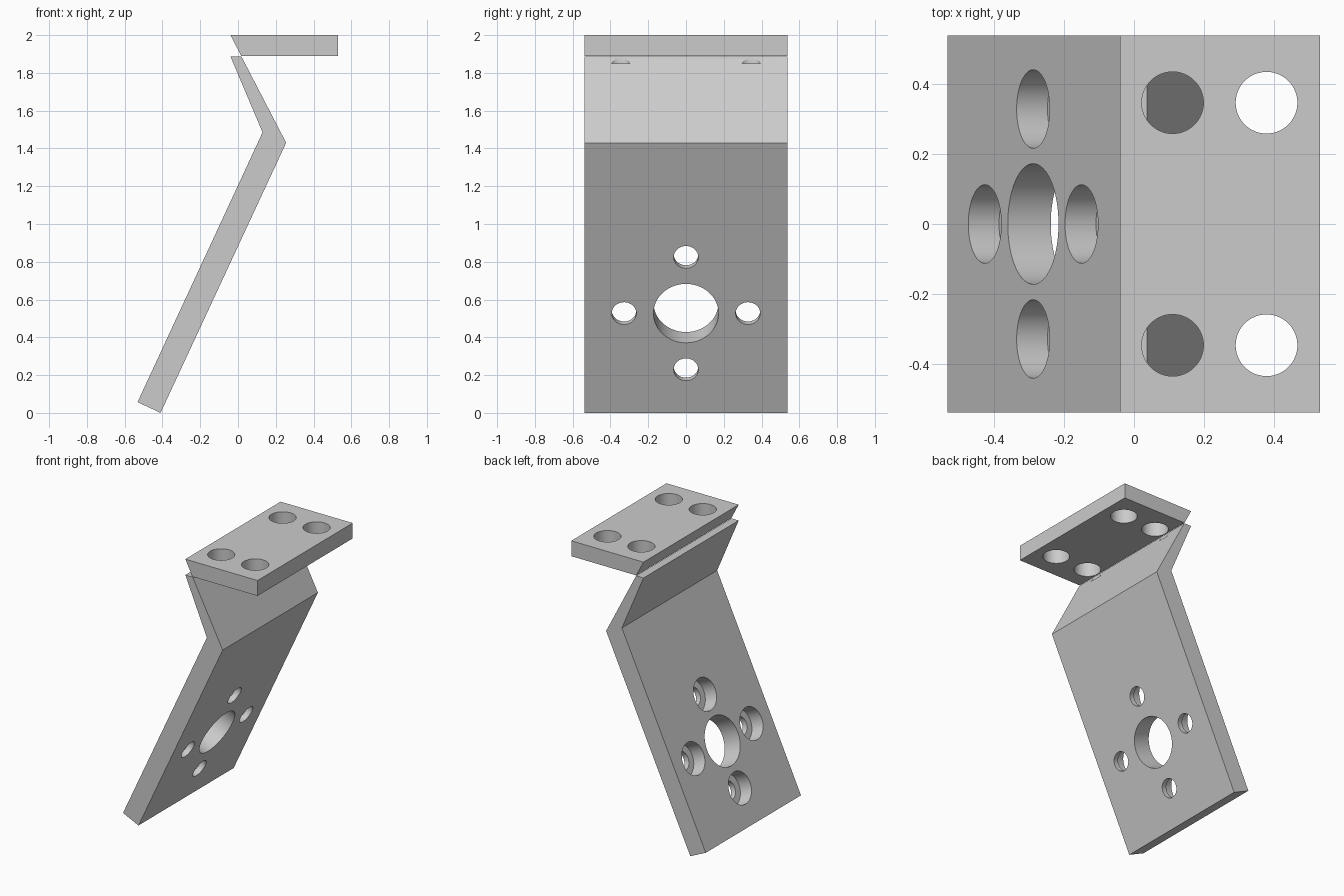
import bpy, math
from mathutils import Vector

if "Cube" in bpy.data.objects:
    bpy.data.objects.remove(bpy.data.objects["Cube"], do_unlink=True)

HALF_WIDTH = 0.537
THICK = 0.134

metal = bpy.data.materials.new("plain grey")
grey = (0.6, 0.6, 0.6, 1)
metal.diffuse_color = grey
metal.use_nodes = True
metal.node_tree.nodes["Principled BSDF"].inputs["Base Color"].default_value = grey


def extrude_profile(name, points):
    """Solid made by sweeping an x-z outline across the width."""
    n = len(points)
    verts = [(x, y, z) for y in (-HALF_WIDTH, HALF_WIDTH) for x, z in points]
    faces = [list(range(n)), list(range(2 * n - 1, n - 1, -1))]
    faces += [[(i + 1) % n, i, i + n, (i + 1) % n + n] for i in range(n)]
    mesh = bpy.data.meshes.new(name)
    mesh.from_pydata(verts, [], faces)
    mesh.materials.append(metal)
    obj = bpy.data.objects.new(name, mesh)
    bpy.context.collection.objects.link(obj)
    bpy.ops.object.select_all(action='DESELECT')
    bpy.context.view_layer.objects.active = obj
    obj.select_set(True)
    bpy.ops.object.mode_set(mode='EDIT')
    bpy.ops.mesh.select_all(action='SELECT')
    bpy.ops.mesh.normals_make_consistent(inside=False)
    bpy.ops.object.mode_set(mode='OBJECT')
    return obj


def drill(obj, start, end, radius):
    """Cut a round hole from start to end."""
    start, end = Vector(start), Vector(end)
    axis = end - start
    bpy.ops.mesh.primitive_cylinder_add(
        vertices=64, radius=radius, depth=axis.length, location=(start + end) / 2,
        rotation=axis.to_track_quat('Z', 'Y').to_euler())
    cutter = bpy.context.object
    cutter.hide_render = True
    cutter.data.materials.append(metal)
    mod = obj.modifiers.new("hole", 'BOOLEAN')
    mod.operation = 'DIFFERENCE'
    mod.solver = 'EXACT'
    mod.object = cutter
    bpy.context.view_layer.objects.active = obj
    bpy.ops.object.modifier_apply(modifier=mod.name)
    bpy.data.objects.remove(cutter, do_unlink=True)


# Top mounting plate and bent arm
top_plate = extrude_profile("top_plate", [(-0.04, 2), (0.53, 2), (0.53, 1.89), (0.017, 1.89)])
bent_arm = extrude_profile("bent_arm", [
    (-0.04, 1.887), (0.018, 1.887), (0.255, 1.43),
    (-0.41, 0), (-0.532, 0.057), (0.13, 1.485)])

# Four bolt holes in the top plate; the inner pair nicks the arm
for y in (-0.346, 0.346):
    for x in (0.11, 0.378):
        drill(top_plate, (x, y, 1.85), (x, y, 2.1), 0.088)
    drill(bent_arm, (0.11, y, 1.85), (0.11, y, 2.1), 0.088)

# Central bore and four counterbored screw holes, square to the arm
along = Vector((0.665, 0, 1.43)).normalized()
out = Vector((along.z, 0, -along.x))
across = Vector((0, 1, 0))
centre = Vector((-0.165, 0, 0.527))
drill(bent_arm, centre - out * 0.25, centre + out * 0.1, 0.172)
for direction in (along, -along, across, -across):
    p = centre + direction * 0.328
    drill(bent_arm, p - out * 0.25, p + out * 0.1, 0.065)
    drill(bent_arm, p - out * 0.25, p - out * (THICK - 0.096), 0.112)

# Smooth hole walls, crisp edges
for obj in (top_plate, bent_arm):
    bpy.ops.object.select_all(action='DESELECT')
    obj.select_set(True)
    bpy.context.view_layer.objects.active = obj
    bpy.ops.object.shade_smooth_by_angle(angle=math.radians(30))
